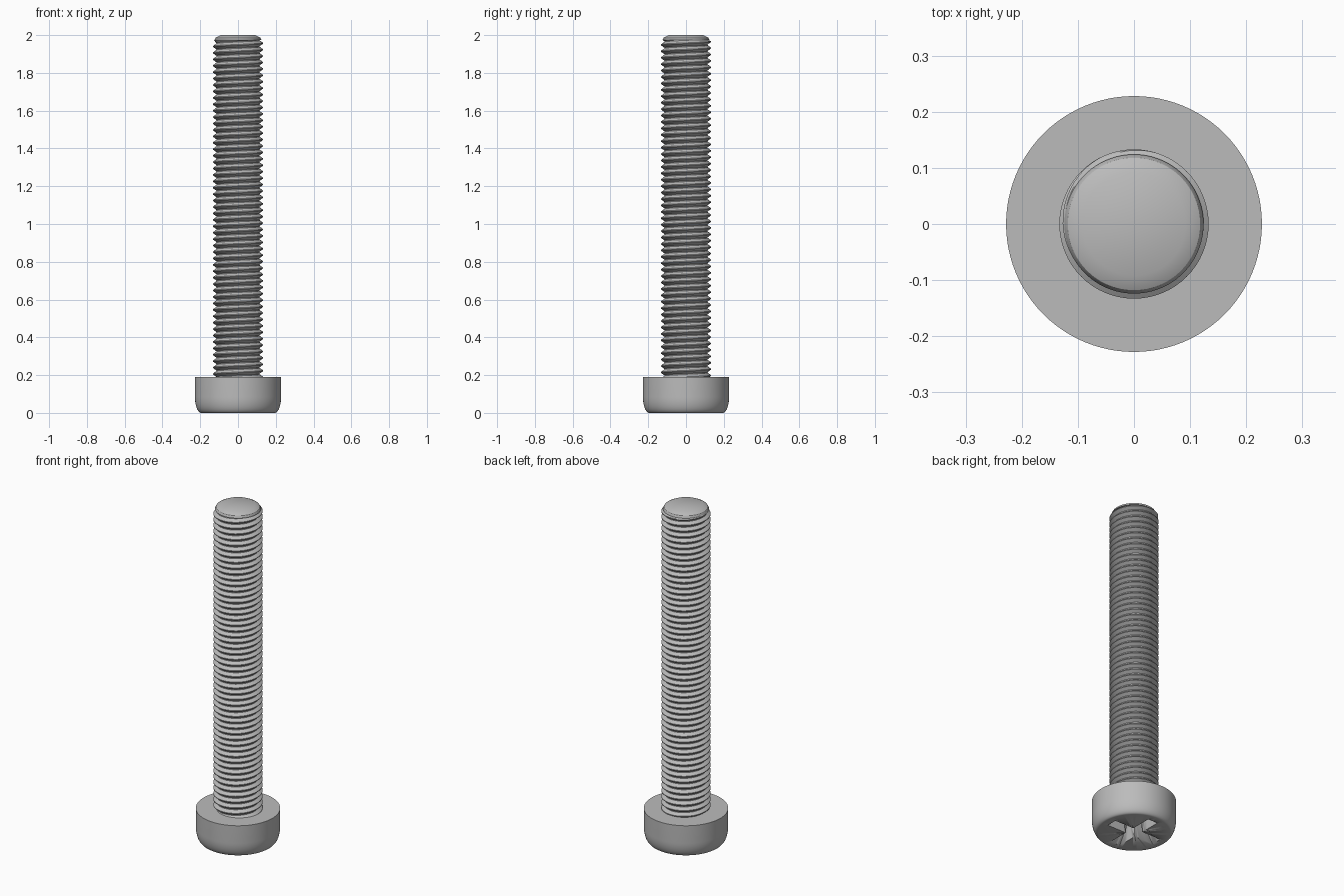
import bpy, bmesh
from math import sin, cos, pi, tau, floor, radians
from mathutils import Matrix

if "Cube" in bpy.data.objects:
    bpy.data.objects.remove(bpy.data.objects["Cube"])

steel = bpy.data.materials.new("steel grey")
steel.use_nodes = True
GREY = (0.5, 0.5, 0.5, 1)
steel.diffuse_color = GREY
steel.node_tree.nodes["Principled BSDF"].inputs["Base Color"].default_value = GREY

HEAD_TOP, TIP_BASE = 0.19, 1.975
CREST, ROOT, PITCH = 0.133, 0.115, 0.034


def finish(name, bm, angle=30):
    bmesh.ops.remove_doubles(bm, verts=bm.verts, dist=1e-5)
    bmesh.ops.recalc_face_normals(bm, faces=bm.faces)
    mesh = bpy.data.meshes.new(name)
    bm.to_mesh(mesh)
    bm.free()
    mesh.materials.append(steel)
    obj = bpy.data.objects.new(name, mesh)
    bpy.context.collection.objects.link(obj)
    bpy.ops.object.select_all(action="DESELECT")
    obj.select_set(True)
    bpy.context.view_layer.objects.active = obj
    bpy.ops.object.shade_smooth_by_angle(angle=radians(angle))
    return obj


def lathe(name, profile, steps=96):
    bm = bmesh.new()
    verts = [bm.verts.new((r, 0, z)) for r, z in profile]
    edges = [bm.edges.new(pair) for pair in zip(verts, verts[1:])]
    bmesh.ops.spin(bm, geom=verts + edges, axis=(0, 0, 1), cent=(0, 0, 0),
                   angle=tau, steps=steps)
    return finish(name, bm)


# Pan head with a rounded lower edge
curve = [(0.195 + 0.033 * sin(a), 0.085 - 0.085 * cos(a))
         for a in (i * pi / 20 for i in range(11))]
head = lathe("head", [(0, 0)] + curve + [(0.228, HEAD_TOP), (0, HEAD_TOP)])

# Tapered cross recess cut into the head
bm = bmesh.new()
for turn in (0, pi / 2):
    arm = bmesh.ops.create_cube(bm, size=1)["verts"]
    for v in arm:
        deep = v.co.z > 0
        v.co.x *= 0.14 if deep else 0.33
        v.co.y *= 0.045 if deep else 0.065
        v.co.z = 0.12 if deep else -0.01
    bmesh.ops.rotate(bm, verts=arm, cent=(0, 0, 0), matrix=Matrix.Rotation(turn, 3, "Z"))
cutter = finish("recess_cutter", bm)
cutter.hide_render = True
cut = head.modifiers.new("cross recess", "BOOLEAN")
cut.operation, cut.solver, cut.object = "DIFFERENCE", "EXACT", cutter
cut.use_self = True
bpy.context.view_layer.objects.active = head
bpy.ops.object.modifier_apply(modifier=cut.name)
bpy.data.objects.remove(cutter)

# Helical thread swept around the shank
SEGS = 64
LOW = HEAD_TOP - 0.02
tooth = [(ROOT, 0), (ROOT, 0.12), (CREST, 0.5), (CREST, 0.62)]
bm = bmesh.new()
rows = []
turns = int((TIP_BASE - LOW) / PITCH) + 3
for i in range(SEGS + 1):
    a = tau * i / SEGS
    row = []
    for t in range(-1, turns):
        for r, f in tooth:
            z = LOW + PITCH * (t + f + i / SEGS)
            z = min(max(z, LOW), TIP_BASE)
            r = min(r, 0.124 + (TIP_BASE - z))
            row.append(bm.verts.new((r * cos(a), r * sin(a), z)))
    rows.append(row)
for p, q in zip(rows, rows[1:]):
    for k in range(len(p) - 1):
        bm.faces.new((p[k], q[k], q[k + 1], p[k + 1]))
bmesh.ops.dissolve_degenerate(bm, dist=1e-6, edges=bm.edges)
finish("thread", bm, 25)

# Chamfered tip
lathe("tip", [(0, TIP_BASE - 0.002), (0.124, TIP_BASE - 0.002), (0.124, TIP_BASE),
              (0.118, 1.986), (0.092, 2), (0, 2)])
